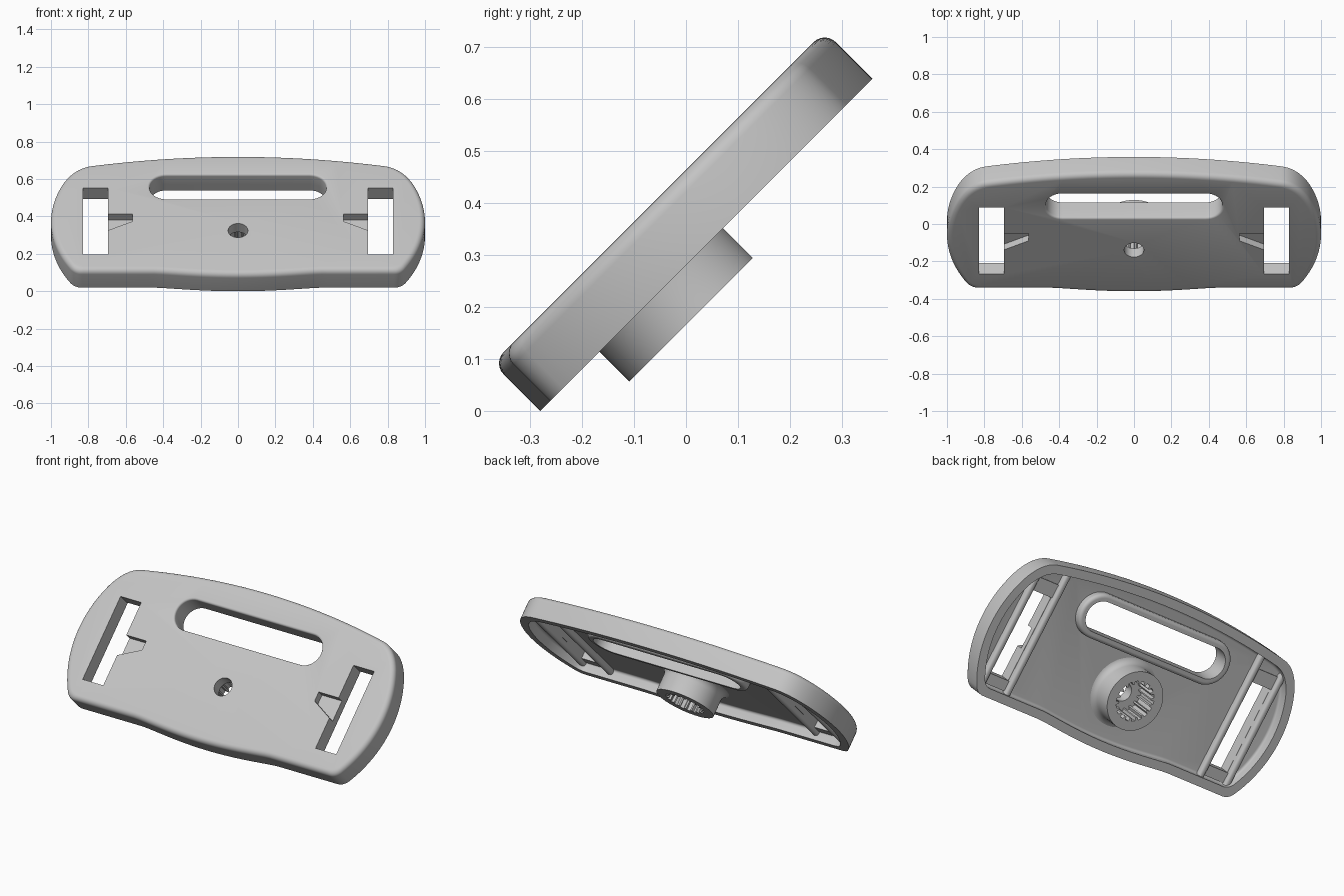
import bpy, bmesh, math
from math import sin, cos, pi, sqrt

if "Cube" in bpy.data.objects:
    bpy.data.objects.remove(bpy.data.objects["Cube"], do_unlink=True)

# Heights measured along the tilted plate's normal
FRONT, FLOOR, BACK, BOSS_END = 0.328, 0.255, 0.198, 0.117
BOSS_V = 0.131

grey = bpy.data.materials.new("light_grey")
grey.use_nodes = True
grey.diffuse_color = (0.55, 0.55, 0.55, 1)
grey.node_tree.nodes["Principled BSDF"].inputs["Base Color"].default_value = grey.diffuse_color


def bezier(a, b, c, n=10):
    ts = [i / n for i in range(n + 1)]
    return [tuple((1 - t) ** 2 * p + 2 * t * (1 - t) * q + t * t * r
                  for p, q, r in zip(a, b, c)) for t in ts]


def outline(inset):
    """Plate outline: bulged bottom, bowed sides and crowned top."""
    low = -0.171 + inset
    def side(v): return 0.34 + sqrt((0.66 - inset) ** 2 - (v - 0.22) ** 2)
    def top(x): return 0.705 - inset - x * x / 8.72
    def bottom(x): return low - 0.027 * max(0, 1 - (x / 0.44) ** 2) ** 1.3
    corner = 0.8
    for _ in range(40):
        corner = (corner + side(top(corner))) / 2
    foot, head = side(low), top(corner)
    half = [(0.48 * i / 14, bottom(0.48 * i / 14)) for i in range(15)]
    half += bezier((foot - 0.04, low), (foot, low), (side(low + 0.035), low + 0.035))
    v0, v1 = low + 0.035, head - 0.12
    half += [(side(v0 + (v1 - v0) * i / 24), v0 + (v1 - v0) * i / 24) for i in range(1, 24)]
    start = corner - 0.08
    half += bezier((side(v1), v1), (corner + 0.012, head), (start, top(start)))
    half += [(start * (1 - i / 16), top(start * (1 - i / 16))) for i in range(1, 17)]
    return half + [(-x, v) for x, v in half[-2:0:-1]]


def stadium(r, n=20):
    """Long round-ended slot shape."""
    return [(s * (0.382 + r * sin(a * pi / n)), 0.463 - s * r * cos(a * pi / n))
            for s in (1, -1) for a in range(n + 1)]


def circle(r, n=64):
    return [(r * cos(2 * pi * i / n), BOSS_V + r * sin(2 * pi * i / n)) for i in range(n)]


def spline_ring(teeth=18):
    """Toothed bore shape."""
    pts = []
    for i in range(teeth):
        for f, r in ((0, 0.114), (0.5, 0.114), (0.62, 0.096), (0.88, 0.096)):
            a = 2 * pi * (i + f) / teeth
            pts.append((r * cos(a), BOSS_V + r * sin(a)))
    return pts


def rect(x0, x1, v0, v1):
    return [(x0, v0), (x1, v0), (x1, v1), (x0, v1)]


def loft(name, levels):
    """Solid through stacked (shape, height) rings, tilted to 45 degrees."""
    bm = bmesh.new()
    rings = [[bm.verts.new((x, v, w)) for x, v in shape] for shape, w in levels]
    n = len(rings[0])
    for a, b in zip(rings, rings[1:]):
        for i in range(n):
            j = (i + 1) % n
            bm.faces.new((a[i], a[j], b[j], b[i]))
    bm.faces.new(rings[0])
    bm.faces.new(rings[-1])
    bmesh.ops.recalc_face_normals(bm, faces=bm.faces)
    mesh = bpy.data.meshes.new(name)
    bm.to_mesh(mesh)
    bm.free()
    mesh.materials.append(grey)
    ob = bpy.data.objects.new(name, mesh)
    bpy.context.collection.objects.link(ob)
    ob.rotation_euler.x = pi / 4
    return ob


def arc(r, n=6):
    """Quarter round as (run, rise) pairs."""
    return [(r * (1 - cos(i * pi / 2 / n)), r * sin(i * pi / 2 / n)) for i in range(n + 1)]


def activate(ob):
    bpy.ops.object.select_all(action='DESELECT')
    ob.select_set(True)
    bpy.context.view_layer.objects.active = ob


def cut(ob, cutters):
    bpy.context.view_layer.update()
    activate(ob)
    for c in cutters:
        mod = ob.modifiers.new("cut", 'BOOLEAN')
        mod.operation, mod.solver, mod.object = 'DIFFERENCE', 'EXACT', c
        bpy.ops.object.modifier_apply(modifier=mod.name)


# Plate with rounded front edge
R = 0.03
plate = loft("plate", [(outline(0), BACK)] +
             [(outline(run), FRONT - R + rise) for run, rise in arc(R)])

# Cutters
C = 0.015
cavity = loft("cavity_cutter", [(outline(0.05), BACK - 0.1)] +
              [(outline(0.05 + run), FLOOR - C + rise) for run, rise in arc(C, 4)])
F = 0.012
handle = loft("handle_slot_cutter", [(stadium(0.09), 0.1)] +
              [(stadium(0.09 + F - rise), FRONT - run) for run, rise in reversed(arc(F, 4))] +
              [(stadium(0.09 + F), FRONT + 0.05)])
hole = loft("centre_hole_cutter", [(circle(0.053, 32), 0.05), (circle(0.053, 32), 0.4)])
bore = loft("bore_cutter", [(spline_ring(), 0.05), (spline_ring(), FLOOR + 0.008)])
side_cutters = []
for s in (-1, 1):
    slot = rect(s * 0.695, s * 0.83, -0.05, 0.452)
    side_cutters.append(loft("strap_slot_cutter", [(slot, 0.1), (slot, 0.4)]))
    notch = [(s * 0.565, 0.2), (s * 0.71, 0.125), (s * 0.71, 0.255), (s * 0.565, 0.255)]
    side_cutters.append(loft("notch_cutter", [(notch, FRONT - 0.043), (notch, 0.4)]))
cut(plate, [cavity, handle, hole, bore] + side_cutters)

# Raised collar behind the handle slot
collar = loft("handle_slot_collar", [(stadium(0.128), FLOOR + 0.004)] +
              [(stadium(0.128 - run), 0.23 - rise) for run, rise in arc(0.02)])
cut(collar, [handle])

# Boss with flared root and toothed bore
boss = loft("boss", [(circle(0.168 + 0.045 - rise), FLOOR + 0.003 - run)
                     for run, rise in arc(0.045)] + [(circle(0.168), BOSS_END)])
cut(boss, [hole, bore])

# Bars and end blocks around each strap slot
parts = [plate, collar, boss]
for s, label in ((1, "left"), (-1, "right")):
    for x, v0, v1, where in ((0.674, -0.14, 0.625, "inner"), (0.85, -0.115, 0.555, "outer")):
        levels = [(rect(s * x - 0.019, s * x + 0.019, v0, v1), FLOOR + 0.004)]
        for run, rise in arc(0.016, 5):
            levels.append((rect(s * x - 0.019 + run, s * x + 0.019 - run, v0, v1), 0.238 - rise))
        parts.append(loft(f"{label}_{where}_strap_bar", levels))
    for v0, v1, where in ((0.452, 0.53, "upper"), (-0.11, -0.05, "lower")):
        block = rect(s * 0.68, s * 0.845, v0, v1)
        parts.append(loft(f"{label}_{where}_slot_block", [(block, 0.246), (block, FLOOR + 0.004)]))

for c in [cavity, handle, hole, bore] + side_cutters:
    bpy.data.objects.remove(c, do_unlink=True)
for ob in parts:
    activate(ob)
    bpy.ops.object.shade_smooth_by_angle(angle=math.radians(32))
